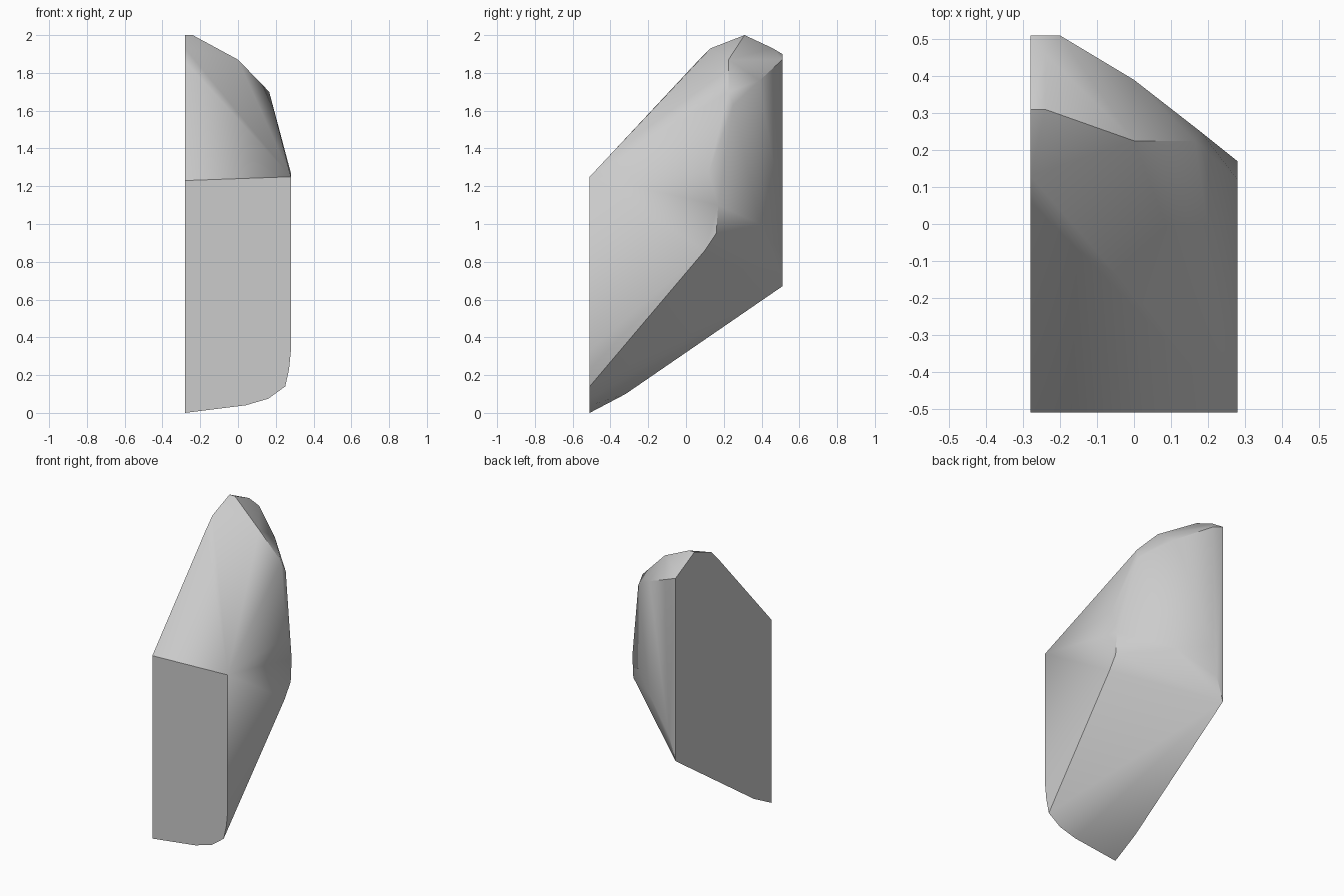
import bpy
import bmesh
import math

default_cube = bpy.data.objects.get("Cube")
if default_cube:
    bpy.data.objects.remove(default_cube, do_unlink=True)

# Overall limits of the shard
INNER, OUTER = -0.28, 0.28
FRONT, BACK = -0.51, 0.51


def make_material(name, colour):
    material = bpy.data.materials.new(name)
    material.use_nodes = True
    material.diffuse_color = colour
    shader = material.node_tree.nodes["Principled BSDF"]
    shader.inputs["Base Color"].default_value = colour
    return material


def on_x_plane(x, profile):
    """Place a (y, z) profile on a plane of constant x."""
    return [(x, y, z) for y, z in profile]


def on_y_plane(y, profile):
    """Place an (x, z) profile on a plane of constant y."""
    return [(x, y, z) for x, z in profile]


def make_hull(name, corners, material, crease_angle):
    """Wrap the corner points in a closed convex solid."""
    bm = bmesh.new()
    for corner in corners:
        bm.verts.new(corner)
    result = bmesh.ops.convex_hull(bm, input=bm.verts)
    unused = {item for item in result["geom_interior"] + result["geom_unused"]
              if isinstance(item, bmesh.types.BMVert)}
    bmesh.ops.delete(bm, geom=list(unused), context="VERTS")
    # Join the triangles of the flat cut faces
    bmesh.ops.dissolve_limit(bm, angle_limit=math.radians(1),
                             verts=bm.verts, edges=bm.edges)
    bmesh.ops.recalc_face_normals(bm, faces=bm.faces)
    mesh = bpy.data.meshes.new(name)
    bm.to_mesh(mesh)
    bm.free()
    mesh.materials.append(material)
    obj = bpy.data.objects.new(name, mesh)
    bpy.context.collection.objects.link(obj)
    bpy.ops.object.select_all(action="DESELECT")
    obj.select_set(True)
    bpy.context.view_layer.objects.active = obj
    bpy.ops.object.shade_smooth_by_angle(angle=math.radians(crease_angle))
    return obj


# Flat inner cut, from the low front corner round to the rounded peak
inner_cut = on_x_plane(INNER, [
    (FRONT, 0), (FRONT, 1.23), (0.06, 1.86), (0.13, 1.93),
    (0.31, 2), (BACK, 1.9), (BACK, 0.67), (-0.32, 0.1)])

# Flat front cut with a rounded lower corner
front_cut = on_y_plane(FRONT, [
    (0.04, 0.04), (0.16, 0.075), (0.25, 0.14), (0.27, 0.23),
    (OUTER, 0.33), (OUTER, 1.25)])

# Outer flank, bulging towards the back
outer_flank = on_x_plane(OUTER, [
    (0.1, 0.86), (0.16, 0.95), (0.17, 1.1), (0.12, 1.27)])

# Narrow back edge
back_edge = on_y_plane(BACK, [(-0.2, 1.87), (-0.2, 1.03), (-0.23, 0.83)])

# Rounded shoulder falling from the peak to the outer flank
shoulder = [
    (-0.24, 0.31, 2), (-0.24, 0.46, 1.93), (0, 0.225, 1.87),
    (0.165, 0.225, 1.7), (0.18, 0.25, 1.63),
    (0, 0.39, 1.76), (0, 0.39, 1)]

stone_grey = make_material("stone_grey", (0.6, 0.6, 0.6, 1))
make_hull("rock_shard",
          inner_cut + front_cut + outer_flank + back_edge + shoulder,
          stone_grey, crease_angle=35)
